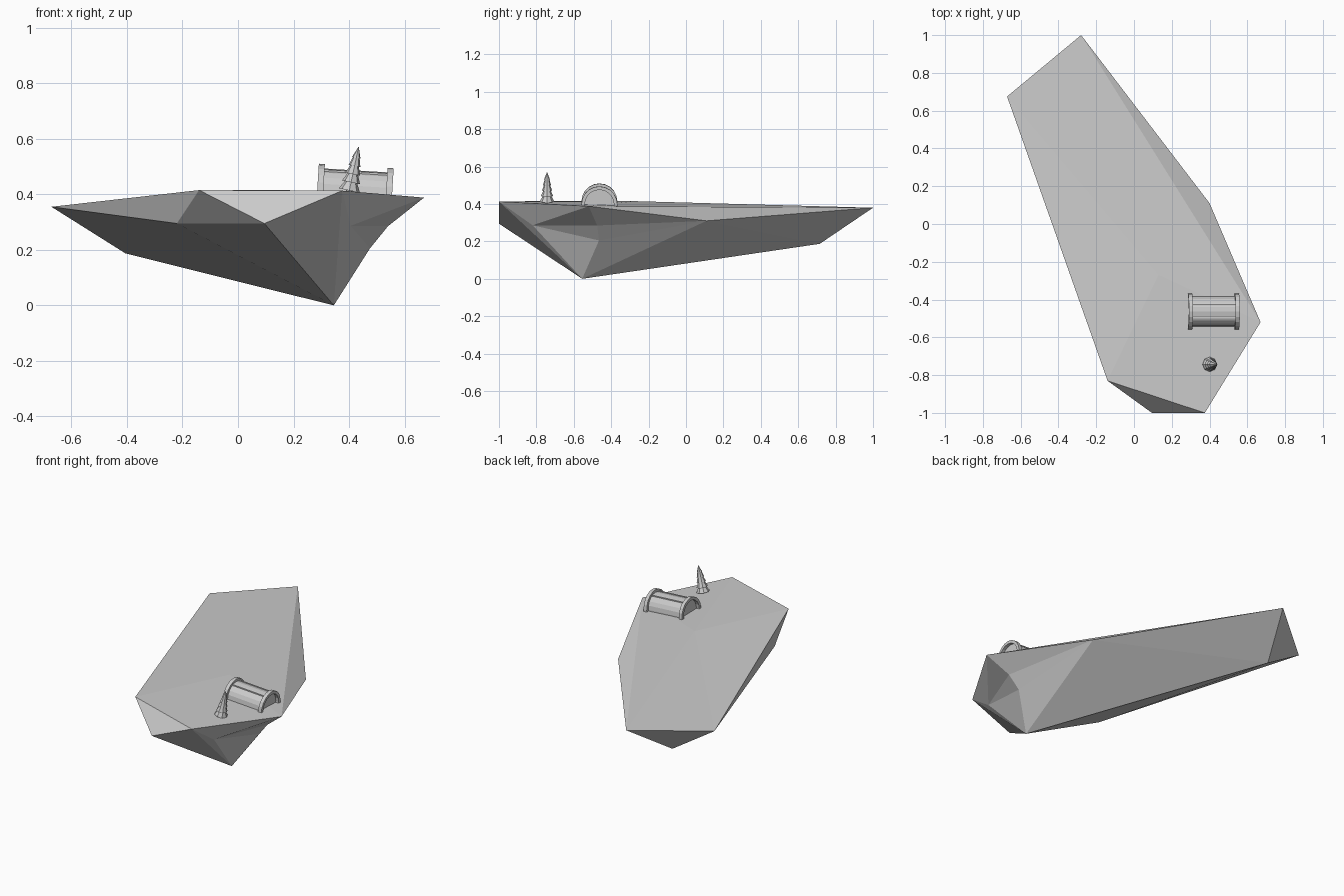
import bpy, bmesh
from math import pi, sin, cos, radians
from mathutils import Vector, Matrix

if "Cube" in bpy.data.objects:
    bpy.data.objects.remove(bpy.data.objects["Cube"])


def finish(bm, name, matrix=None):
    bmesh.ops.recalc_face_normals(bm, faces=bm.faces[:])
    me = bpy.data.meshes.new(name)
    bm.to_mesh(me)
    bm.free()
    ob = bpy.data.objects.new(name, me)
    bpy.context.collection.objects.link(ob)
    if matrix:
        ob.matrix_world = matrix
    return ob


# Floating rock: irregular faceted slab with one low keel point
corners = dict(
    A=(-.672, .675, .355), B=(-.28, 1, .38), C=(.40, .11, .31), D=(.67, -.52, .388),
    E=(.375, -1, .413), F=(-.14, -.83, .415), G=(.095, -1, .295), H=(.345, -.555, 0),
    I=(-.405, .715, .187), J=(-.22, -.575, .295), K=(.405, -.82, .286),
    L=(.475, -.465, .205), M=(.54, -.475, .285), T=(.13, -.27, .415))
facets = ("TAF TFE TED TDB TBA BDC DMC MLC LHC CHI CIB BIA "
          "AIJ IHJ AJF JGF FGE JHG GHE EHK EKD KMD KLM KHL").split()
bm = bmesh.new()
v = {k: bm.verts.new(p) for k, p in corners.items()}
for f in facets:
    bm.faces.new([v[c] for c in f])
finish(bm, "rock_island")


def arc(r, n=10, drop=.012):
    """Half-round outline in the YZ plane with short straight legs."""
    pts = [(r * cos(pi * i / n), r * sin(pi * i / n)) for i in range(n + 1)]
    return [(r, -drop)] + pts + [(-r, -drop)]


def extrude_x(outline, x0, x1, name, matrix):
    bm = bmesh.new()
    face = bm.faces.new([bm.verts.new((x0, y, z)) for y, z in outline])
    geo = bmesh.ops.extrude_face_region(bm, geom=[face])["geom"]
    bmesh.ops.translate(bm, vec=(x1 - x0, 0, 0),
                        verts=[g for g in geo if isinstance(g, bmesh.types.BMVert)])
    return finish(bm, name, matrix)


# Round-roofed hut, tilted slightly with the ground
hut = Matrix.Translation((.42, -.463, .406)) @ Matrix.Rotation(radians(3.5), 4, 'Y')
extrude_x(arc(.08), -.115, .115, "hut_shell", hut)
for side, x in (("left", -.135), ("right", .113)):
    extrude_x(arc(.096) + arc(.078)[::-1], x, x + .022, side + "_end_arch", hut)

# Lengthwise roof battens
for i, a in enumerate((65, 115)):
    y, z = .081 * cos(radians(a)), .081 * sin(radians(a))
    extrude_x([(y - .004, z - .004), (y + .004, z - .004), (y + .004, z + .003), (y - .004, z + .003)],
              -.113, .113, f"roof_batten_{i + 1}", hut)

# Leaning conifer: trunk and stacked tiers
tree = Matrix.Translation((.398, -.743, .40)) @ Matrix.Rotation(radians(12), 4, 'Y')


def cone(name, r1, r2, z0, z1):
    bm = bmesh.new()
    bmesh.ops.create_cone(bm, cap_ends=True, segments=8, radius1=r1, radius2=r2, depth=z1 - z0,
                          matrix=Matrix.Translation((0, 0, (z0 + z1) / 2)))
    return finish(bm, name, tree)


cone("tree_trunk", .012, .012, -.005, .03)
for i in range(5):
    z = .014 + i * .03
    r = .039 - i * .0058
    top = z + (.036 if i < 4 else .042)
    cone(f"tree_tier_{i + 1}", r, r * .5 if i < 4 else 0, z, top)
